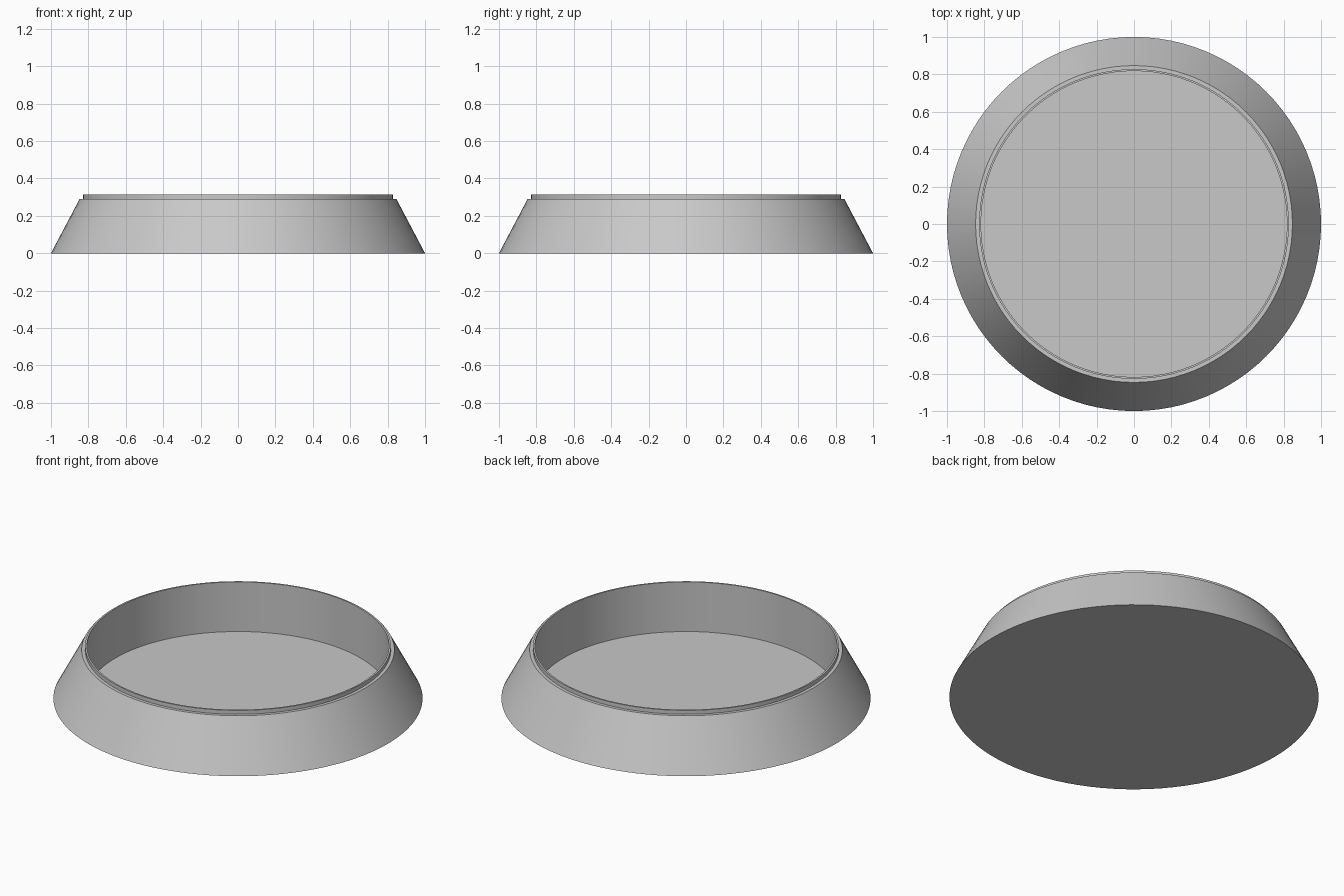
import bpy
import bmesh
from math import radians, tau

cube = bpy.data.objects.get("Cube")
if cube:
    bpy.data.objects.remove(cube, do_unlink=True)

SEGMENTS = 96

# Single plain grey material
grey = bpy.data.materials.new("plain_grey")
grey.use_nodes = True
colour = (0.58, 0.58, 0.58, 1)
grey.diffuse_color = colour
grey.node_tree.nodes["Principled BSDF"].inputs["Base Color"].default_value = colour


def lathe(name, profile):
    """Revolve a radius/height profile that starts and ends on the axis."""
    bm = bmesh.new()
    points = [bm.verts.new((r, 0, z)) for r, z in profile]
    edges = [bm.edges.new(pair) for pair in zip(points, points[1:])]
    bmesh.ops.spin(bm, geom=points + edges, cent=(0, 0, 0), axis=(0, 0, 1),
                   angle=tau, steps=SEGMENTS, use_merge=True)
    bmesh.ops.remove_doubles(bm, verts=bm.verts, dist=0.0001)
    bmesh.ops.recalc_face_normals(bm, faces=bm.faces)
    mesh = bpy.data.meshes.new(name)
    bm.to_mesh(mesh)
    bm.free()
    mesh.materials.append(grey)
    obj = bpy.data.objects.new(name, mesh)
    bpy.context.collection.objects.link(obj)
    bpy.ops.object.select_all(action="DESELECT")
    obj.select_set(True)
    bpy.context.view_layer.objects.active = obj
    bpy.ops.object.shade_smooth_by_angle(angle=radians(30))
    return obj


# Flared dish: flat underside, sloped wall, shoulder, thin lip, straight inner wall, floor
lathe("flared_dish", [
    (0, 0), (1, 0),
    (0.847, 0.29), (0.828, 0.29),
    (0.828, 0.313), (0.818, 0.313),
    (0.818, 0.017), (0, 0.017),
])
